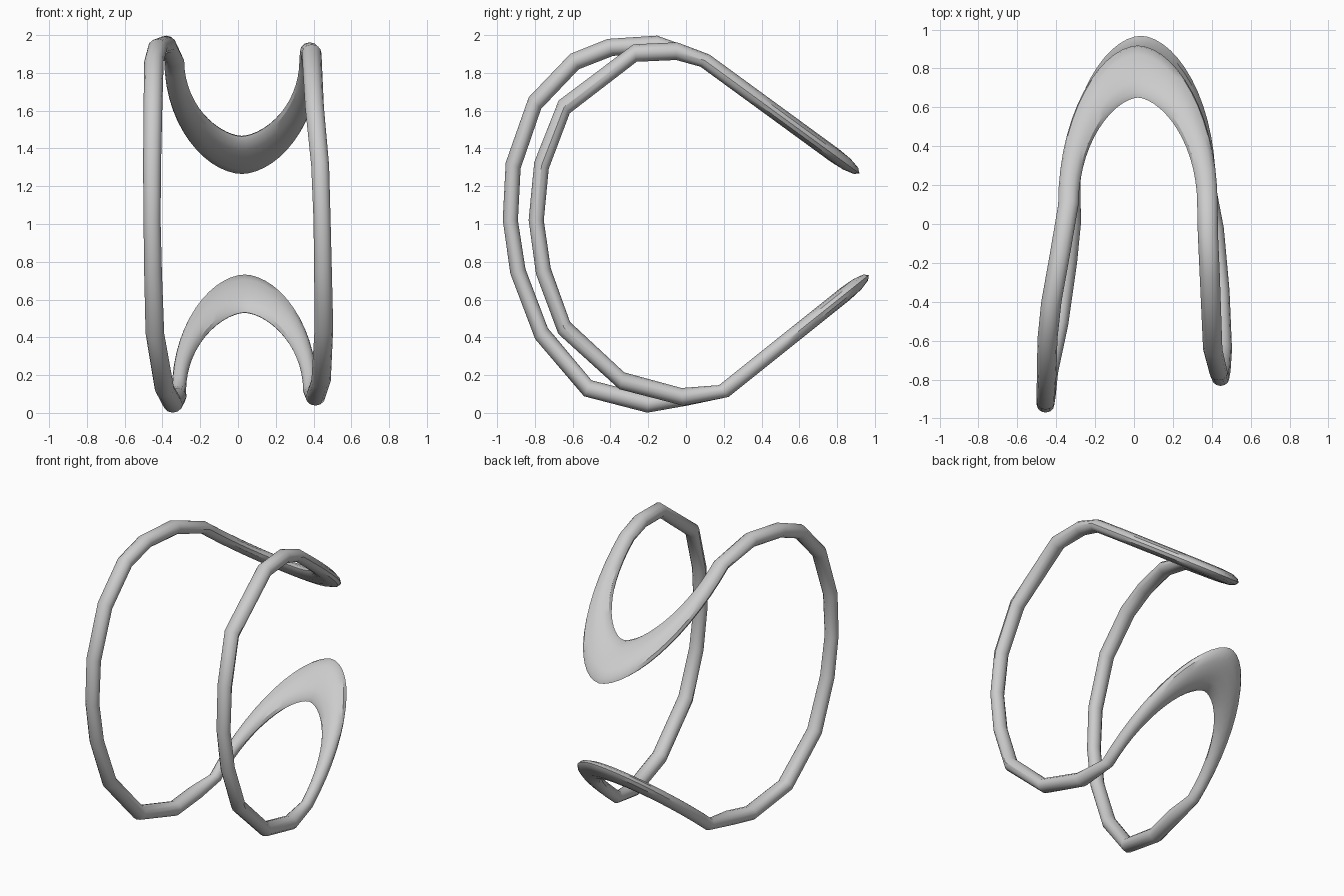
import bpy
import bmesh
from math import sin, cos, pi
from mathutils import Vector

cube = bpy.data.objects.get("Cube")
if cube:
    bpy.data.objects.remove(cube, do_unlink=True)

SIDES = 12
rings = []


def add_ring(outer, inner, normal, thickness):
    """Elliptical section between the two edges of the band."""
    mid, half = (outer + inner) / 2, (outer - inner) / 2
    n = normal.normalized() * thickness / 2
    rings.append([mid + half * cos(2 * pi * i / SIDES) + n * sin(2 * pi * i / SIDES)
                  for i in range(SIDES)])


def add_bend(cx, y0, tip, tip_z, slope, outer_x, inner_x, inner_y, start, end, steps=28):
    """Flat U-shaped bend lying in a tilted plane."""
    normal = Vector((0, abs(slope), 1 if slope < 0 else -1))

    def edge(t, a, b, power):
        c = cos(t)
        y = y0 + b * sin(t)
        x = cx + a * abs(c) ** power * (1 if c > 0 else -1)
        return Vector((x, y, tip_z + slope * (y - tip)))

    for i in range(steps + 1):
        t = start + (end - start) * i / steps
        add_ring(edge(t, outer_x, tip - y0, 1.1),
                 edge(t, inner_x, inner_y - y0, 1.2), normal, 0.08)


def add_leg(points, side):
    """Slim front arc, with the section turned to face outwards."""
    for p in points:
        p = Vector(p)
        normal = Vector((0, p.y + 0.1, p.z - 1))
        # the band swells slightly towards the top and bottom
        swell = 0.015 * abs(p.z - 1)
        half = Vector(((0.045 + swell / 2) * side, 0, 0))
        add_ring(p + half, p - half, normal, 0.08 + swell)


# Closed loop: upper bend, right arc, lower bend, left arc
add_bend(0.02, 0.1, 0.918, 1.268, -0.73, 0.41, 0.305, 0.65, 0, pi)
add_leg([(-.38, -.15, 1.95), (-.425, -.4, 1.935), (-.445, -.59, 1.86),
         (-.45, -.80, 1.64), (-.455, -.915, 1.31), (-.455, -.93, 1.02),
         (-.45, -.89, .75), (-.44, -.765, .42), (-.39, -.52, .13),
         (-.345, -.2, .048), (-.325, 0, .085)], -1)
add_bend(0.035, 0.2, 0.968, 0.73, 0.8, 0.385, 0.31, 0.72, pi, 0)
add_leg([(.41, -.02, .085), (.44, -.34, .17), (.455, -.645, .45),
         (.45, -.755, .75), (.445, -.793, 1.02), (.435, -.765, 1.31),
         (.405, -.645, 1.62), (.39, -.27, 1.905), (.38, -.05, 1.915)], 1)

# Skin the rings into one closed band
bm = bmesh.new()
loops = [[bm.verts.new(p) for p in ring] for ring in rings]
for k, ring in enumerate(loops):
    nxt = loops[(k + 1) % len(loops)]
    for i in range(SIDES):
        j = (i + 1) % SIDES
        bm.faces.new((ring[i], ring[j], nxt[j], nxt[i]))
bmesh.ops.recalc_face_normals(bm, faces=bm.faces)
mesh = bpy.data.meshes.new("looped_band")
bm.to_mesh(mesh)
bm.free()
band = bpy.data.objects.new("looped_band", mesh)
bpy.context.collection.objects.link(band)

# Plain grey finish
grey = bpy.data.materials.new("light_grey")
grey.use_nodes = True
colour = (0.6, 0.6, 0.6, 1)
grey.diffuse_color = colour
grey.node_tree.nodes["Principled BSDF"].inputs["Base Color"].default_value = colour
mesh.materials.append(grey)

bpy.context.view_layer.objects.active = band
band.select_set(True)
bpy.ops.object.shade_smooth_by_angle(angle=0.6)
